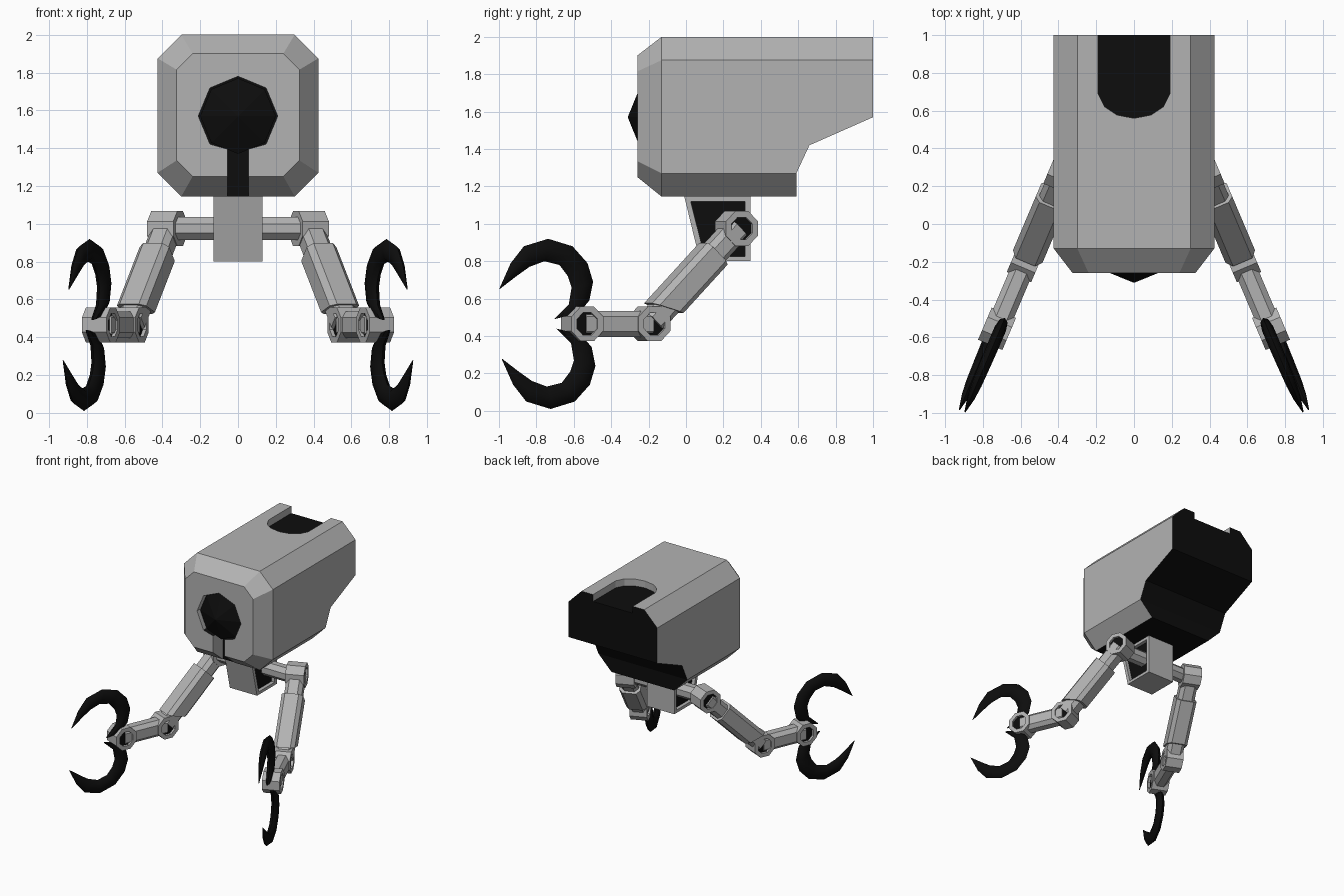
import bpy, bmesh, math
from mathutils import Vector, Matrix

if "Cube" in bpy.data.objects:
    bpy.data.objects.remove(bpy.data.objects["Cube"])

black = bpy.data.materials.new("black")
black.diffuse_color = (0.004, 0.004, 0.004, 1)
black.use_nodes = True
black.node_tree.nodes["Principled BSDF"].inputs["Base Color"].default_value = black.diffuse_color
grey = bpy.data.materials.new("grey")
grey.diffuse_color = (0.45, 0.45, 0.45, 1)
grey.use_nodes = True
grey.node_tree.nodes["Principled BSDF"].inputs["Base Color"].default_value = grey.diffuse_color


def loft(name, rings, mats=(grey,), cap=0, matrix=None, mirror=False):
    """Skin a list of equal-length point rings and cap both ends."""
    bm = bmesh.new()
    vs = [[bm.verts.new(p) for p in r] for r in rings]
    n = len(rings[0])
    for a, b in zip(vs, vs[1:]):
        for i in range(n):
            bm.faces.new((a[i], a[(i + 1) % n], b[(i + 1) % n], b[i]))
    for r in (vs[0], vs[-1]):
        bm.faces.new(r).material_index = cap
    if matrix:
        bm.transform(matrix)
    bmesh.ops.recalc_face_normals(bm, faces=bm.faces)
    me = bpy.data.meshes.new(name)
    bm.to_mesh(me)
    bm.free()
    for m in mats:
        me.materials.append(m)
    ob = bpy.data.objects.new(name, me)
    bpy.context.collection.objects.link(ob)
    if mirror:
        mod = ob.modifiers.new("mirror", 'MIRROR')
        mod.use_mirror_merge = False
    return ob


def at_x(pts, x):
    return [(x, a, b) for a, b in pts]


def at_y(pts, y):
    return [(a, y, b) for a, b in pts]


def ngon(cx, cz, r, n=8, turn=0.5):
    return [(cx + r * math.cos((i + turn) * math.tau / n),
             cz + r * math.sin((i + turn) * math.tau / n)) for i in range(n)]


def recessed(name, outer, inner, h, depth, **kw):
    """Solid across x with a black sunken panel on both ends."""
    rings = [at_x(inner, -h + depth), at_x(inner, -h), at_x(outer, -h),
             at_x(outer, h), at_x(inner, h), at_x(inner, h - depth)]
    return loft(name, rings, (grey, black), 1, **kw)


def octagon(w, z0, z1, c):
    return [(-w + c, z1), (w - c, z1), (w, z1 - c), (w, z0 + c),
            (w - c, z0), (-w + c, z0), (-w, z0 + c), (-w, z1 - c)]


# Body: chamfered housing
big = octagon(0.425, 1.145, 2.0, 0.125)
small = octagon(0.325, 1.25, 1.9, 0.085)
body = loft("body_housing", [at_y(small, -0.26), at_y(big, -0.13), at_y(big, 1.0)],
            (grey, black))

# Cutters: stepped rear, keyhole in front, slot on top
rear = [(0.59, 1.0), (0.59, 1.27), (0.66, 1.42), (1.0, 1.57), (1.2, 1.65), (1.2, 1.0)]
eye_hole = ngon(0, 1.57, 0.21, 8, 0)
keyhole = [(-0.055, 1.0)] + [(-0.055, 1.395)] + \
          [eye_hole[i] for i in (5, 4, 3, 2, 1, 0, 7)] + [(0.055, 1.395), (0.055, 1.0)]
slot = [(-0.19, 1.2), (-0.19, 0.69), (-0.155, 0.62), (-0.09, 0.577), (0, 0.56),
        (0.09, 0.577), (0.155, 0.62), (0.19, 0.69), (0.19, 1.2)]
cutters = [loft("rear_cutter", [at_x(rear, -0.6), at_x(rear, 0.6)]),
           loft("keyhole_cutter", [at_y(keyhole, -0.5), at_y(keyhole, -0.125)]),
           loft("slot_cutter", [[(x, y, z) for x, y in slot] for z in (1.94, 2.2)])]
for c in cutters:
    c.hide_render = True
    mod = body.modifiers.new("cut", 'BOOLEAN')
    mod.operation, mod.solver, mod.object = 'DIFFERENCE', 'EXACT', c
dg = bpy.context.evaluated_depsgraph_get()
mesh = bpy.data.meshes.new_from_object(body.evaluated_get(dg))
body.modifiers.clear()
body.data = mesh
for c in cutters:
    bpy.data.objects.remove(c)

# Black rear, underside and recess floors
mesh.materials.clear()
mesh.materials.append(grey)
mesh.materials.append(black)
for f in mesh.polygons:
    n, c = f.normal, f.center
    dark = (n.y > 0.3 and c.y > 0.5 and c.z < 1.93) or (n.z < -0.95 and c.z < 1.2) \
        or (n.z > 0.9 and c.z < 1.97) or (n.y < -0.9 and c.y > -0.2)
    f.material_index = int(dark)

# Eye: shallow pointed dome
loft("eye", [at_y(ngon(0, 1.57, r, 8, 0), y)
             for r, y in ((0.2, -0.12), (0.2, -0.23), (0.004, -0.31))], (black,))

# Neck bracket and axle
recessed("neck_bracket",
         [(-0.01, 1.15), (0.345, 1.15), (0.345, 0.80), (0.075, 0.80)],
         [(0.025, 1.12), (0.315, 1.12), (0.315, 0.825), (0.10, 0.825)], 0.13, 0.03)
axle = ngon(0.24, 0.975, 0.065)
loft("axle", [at_x(axle, -0.33), at_x(axle, 0.33)])

# Arms: built in a local frame (x across, -y forward), mirrored
ARM = Matrix.Translation((0.375, 0.27, 0.975)) @ Matrix.Rotation(math.radians(23), 4, 'Z')
ELBOW, WRIST = (-0.506, -0.51), (-0.896, -0.51)
for name, (y, z), h in (("shoulder_joint", (0, 0), 0.075),
                        ("elbow_joint", ELBOW, 0.07), ("wrist_joint", WRIST, 0.07)):
    recessed(name, ngon(y, z, 0.1), ngon(y, z, 0.065), h, 0.02, matrix=ARM, mirror=True)


def beam(name, p, q, t0, t1, w, h, lean=0.0):
    """Chamfered bar along p-q from t0 to t1; lean slants the far end."""
    p, q = Vector((0, *p)), Vector((0, *q))
    d = (q - p).normalized()
    up = Vector((1, 0, 0)).cross(d) * -1
    if up.z < 0:
        up = -up
    c = 0.03
    prof = [(-w + c, h), (w - c, h), (w, h - c), (w, c - h),
            (w - c, -h), (c - w, -h), (-w, c - h), (-w, h - c)]
    rings = [[p + d * (t + k * b / h) + up * b + Vector((a, 0, 0)) for a, b in prof]
             for t, k in ((t0, 0), (t1, lean))]
    return loft(name, rings, matrix=ARM, mirror=True)


beam("upper_arm", (0, 0), ELBOW, 0.0, 0.70, 0.07, 0.065)
beam("upper_arm_sleeve", (0, 0), ELBOW, 0.19, 0.60, 0.085, 0.083, 0.045)
beam("forearm", ELBOW, WRIST, 0.0, 0.39, 0.06, 0.07)

# Claws: (inner y, z, outer y, z, half thickness) as seen from the side
claw = [(-.70, .49, -.56, .53, .02), (-.62, .57, -.51, .59, .03), (-.605, .66, -.49, .69, .032),
        (-.625, .72, -.52, .79, .032), (-.67, .78, -.60, .88, .032), (-.75, .80, -.73, .92, .03),
        (-.83, .77, -.86, .88, .027), (-.90, .72, -.93, .79, .02), (-.988, .652, -.99, .655, .003)]
for name, flip, off in (("upper_claw", 1, -0.016), ("lower_claw", -1, 0.016)):
    rings = []
    for iy, iz, oy, oz, t in claw:
        a, b = [Vector((off, (y - 0.27) / 0.92, (z - 0.465) * flip - 0.51))
                for y, z in ((iy, iz), (oy, oz))]
        mid, half = (a + b) / 2, (b - a) / 2
        rings.append([mid + half * math.cos(k * math.tau / 8)
                      + Vector((t * math.sin(k * math.tau / 8), 0, 0)) for k in range(8)])
    ob = loft(name, rings, (black,), matrix=ARM, mirror=True)
    bpy.ops.object.select_all(action='DESELECT')
    ob.select_set(True)
    bpy.context.view_layer.objects.active = ob
    bpy.ops.object.shade_smooth_by_angle(angle=math.radians(50))
